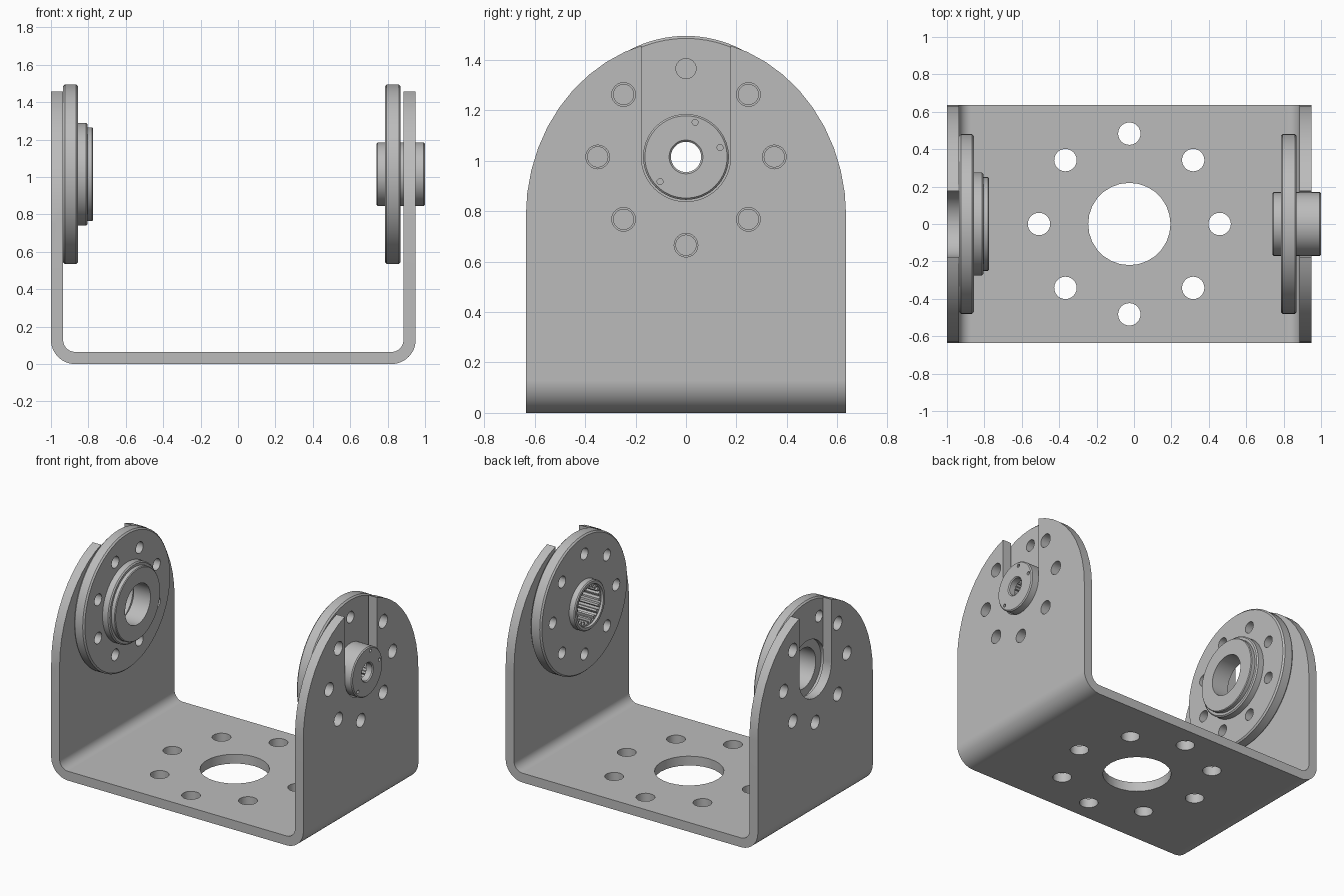
import bpy, bmesh
from math import sin, cos, pi, radians

cube = bpy.data.objects.get("Cube")
if cube:
    bpy.data.objects.remove(cube, do_unlink=True)

HUB_Z = 1.015      # height of the pivot axis
BOLT_R = 0.35      # bolt circle on the arms and discs

grey = bpy.data.materials.new("machined grey")
grey.use_nodes = True
grey.diffuse_color = (0.5, 0.5, 0.5, 1)
grey.node_tree.nodes["Principled BSDF"].inputs["Base Color"].default_value = (0.5, 0.5, 0.5, 1)


def arc(cx, cy, rx, ry, start, end, n):
    step = radians(end - start) / n
    return [(cx + rx * cos(radians(start) + i * step),
             cy + ry * sin(radians(start) + i * step)) for i in range(n + 1)]


def circle(cx, cy, r, n=24):
    return arc(cx, cy, r, r, 0, 360, n)[:-1]


def prism(bm, points, axis, lo, hi):
    """Extrude a 2D outline along the given axis."""
    def place(p, d):
        return {"x": (d, *p), "y": (p[0], d, p[1]), "z": (*p, d)}[axis]
    a = [bm.verts.new(place(p, lo)) for p in points]
    b = [bm.verts.new(place(p, hi)) for p in points]
    bm.faces.new(a)
    bm.faces.new(b[::-1])
    for i in range(len(a)):
        j = (i + 1) % len(a)
        bm.faces.new((a[i], b[i], b[j], a[j]))


def lathe(bm, profile, n=72):
    """Revolve a closed (x, radius) outline about the pivot axis."""
    rings = [[bm.verts.new((x, r * cos(t), HUB_Z + r * sin(t))) for x, r in profile]
             for t in (2 * pi * k / n for k in range(n))]
    m = len(profile)
    for k in range(n):
        p, q = rings[k], rings[(k + 1) % n]
        for i in range(m):
            j = (i + 1) % m
            bm.faces.new((p[i], p[j], q[j], q[i]))


def to_object(name, bm):
    bmesh.ops.recalc_face_normals(bm, faces=bm.faces[:])
    mesh = bpy.data.meshes.new(name)
    bm.to_mesh(mesh)
    bm.free()
    obj = bpy.data.objects.new(name, mesh)
    bpy.context.collection.objects.link(obj)
    return obj


def activate(obj):
    bpy.ops.object.select_all(action="DESELECT")
    obj.select_set(True)
    bpy.context.view_layer.objects.active = obj


def boolean(obj, bm, operation="DIFFERENCE"):
    cutter = to_object("cutter", bm)
    cutter.hide_render = True
    mod = obj.modifiers.new("cut", "BOOLEAN")
    mod.operation = operation
    mod.solver = "EXACT"
    mod.object = cutter
    activate(obj)
    bpy.ops.object.modifier_apply(modifier=mod.name)
    bpy.data.objects.remove(cutter, do_unlink=True)


def finish(obj):
    obj.data.materials.clear()
    obj.data.materials.append(grey)
    for poly in obj.data.polygons:
        poly.material_index = 0
    activate(obj)
    bpy.ops.object.shade_smooth_by_angle(angle=radians(30))
    weighted = obj.modifiers.new("even shading", "WEIGHTED_NORMAL")
    weighted.keep_sharp = True


def bolt_holes(bm, radius, lo, hi, turn=0, skip=()):
    for k in range(8):
        if k not in skip:
            t = radians(45 * k + turn)
            prism(bm, circle(BOLT_R * cos(t), HUB_Z + BOLT_R * sin(t), radius), "x", lo, hi)


# Bent U bracket
bm = bmesh.new()
outline = ([(-1, 1.6)] + arc(-0.87, 0.13, 0.13, 0.13, 180, 270, 12)
           + arc(0.82, 0.13, 0.13, 0.13, 270, 360, 12) + [(0.95, 1.6), (0.885, 1.6)]
           + arc(0.82, 0.13, 0.065, 0.065, 360, 270, 12)
           + arc(-0.87, 0.13, 0.065, 0.065, 270, 180, 12) + [(-0.935, 1.6)])
prism(bm, outline, "y", -0.635, 0.635)
bracket = to_object("u_bracket", bm)

# Arched tops of both arms
bm = bmesh.new()
arch = [(-0.7, -0.1), (0.7, -0.1), (0.7, 0.5), (0.635, 0.5)]
arch += arc(0, 0.78, 0.635, 0.705, 0, 180, 24) + [(-0.635, 0.5), (-0.7, 0.5)]
prism(bm, arch, "x", -1.2, 1.2)
boolean(bracket, bm, "INTERSECT")

# Open slots, arm bolt holes and base holes
bm = bmesh.new()
slot = arc(0, HUB_Z, 0.177, 0.177, 180, 360, 24) + [(0.177, 1.7), (-0.177, 1.7)]
for lo, hi in ((-1.1, -0.9), (0.85, 1.1)):
    prism(bm, slot, "x", lo, hi)
    bolt_holes(bm, 0.047, lo, hi, skip=(2,))
prism(bm, circle(-0.025, 0, 0.22, 28), "z", -0.1, 0.2)
for k in range(8):
    t = k * pi / 4
    prism(bm, circle(-0.025 + 0.483 * cos(t), 0.483 * sin(t), 0.06), "z", -0.1, 0.2)
boolean(bracket, bm)
finish(bracket)

# Right bearing disc: stepped flange with a plain bore
bm = bmesh.new()
lathe(bm, [(-0.935, 0.2), (-0.935, 0.47), (-0.925, 0.48), (-0.865, 0.48), (-0.855, 0.47),
           (-0.855, 0.275), (-0.813, 0.275), (-0.805, 0.267), (-0.805, 0.25), (-0.78, 0.25),
           (-0.775, 0.245), (-0.775, 0.14), (-0.905, 0.14), (-0.905, 0.2)])
bearing = to_object("right_bearing_disc", bm)
bm = bmesh.new()
bolt_holes(bm, 0.04, -0.98, -0.82, turn=22.5)
boolean(bearing, bm)
finish(bearing)

# Left drive disc: flange with a hub on both sides
bm = bmesh.new()
lathe(bm, [(0.74, 0.145), (0.74, 0.163), (0.747, 0.17), (0.785, 0.17), (0.785, 0.47),
           (0.795, 0.48), (0.86, 0.48), (0.87, 0.47), (0.87, 0.17), (0.993, 0.17),
           (1.0, 0.163), (1.0, 0.067), (0.993, 0.06), (0.755, 0.06), (0.755, 0.14)])
drive = to_object("left_drive_disc", bm)

# Splined socket, bolt holes and small pin holes
bm = bmesh.new()
teeth = 20
spline = []
for k in range(teeth):
    for offset, r in ((0.0, 0.115), (0.35, 0.115), (0.5, 0.135), (0.85, 0.135)):
        t = 2 * pi * (k + offset) / teeth
        spline.append((r * cos(t), HUB_Z + r * sin(t)))
prism(bm, spline, "x", 0.7, 0.95)
bolt_holes(bm, 0.04, 0.75, 0.9)
for y, z in ((0.036, 1.152), (0.135, 1.052), (-0.103, 0.917)):
    prism(bm, circle(y, z, 0.012, 12), "x", 0.96, 1.05)
boolean(drive, bm)
finish(drive)
